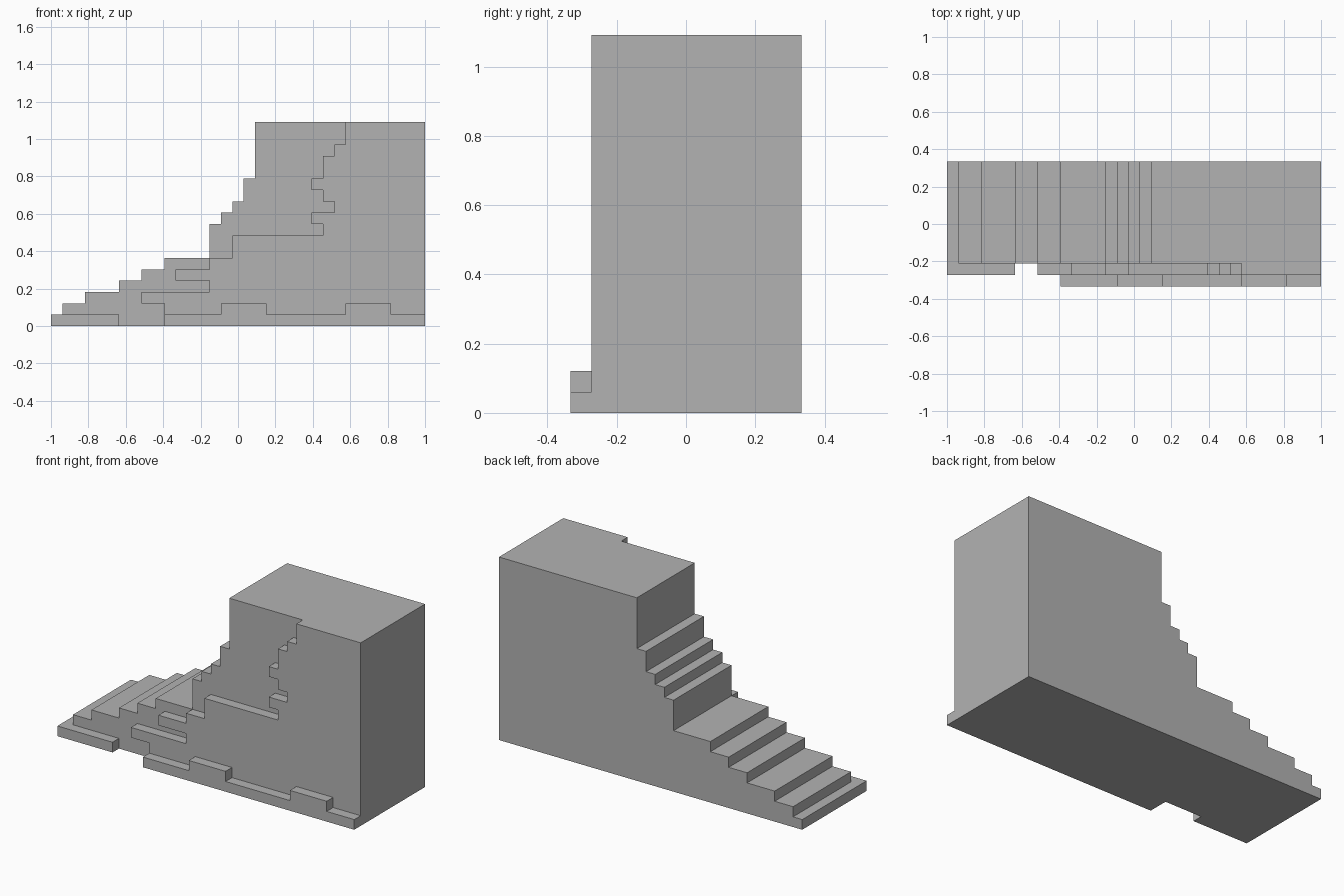
import bpy, bmesh, math
from mathutils import Vector

cube = bpy.data.objects.get("Cube")
if cube:
    bpy.data.objects.remove(cube, do_unlink=True)

NX, NY, NZ = 33, 11, 18      # size in blocks
U = 2 / NX                   # block size

# Stepped main body: (first column, height)
STEPS = [(0, 1), (1, 2), (3, 3), (6, 4), (8, 5), (10, 6), (14, 9),
         (15, 10), (16, 11), (17, 13), (18, 18)]
# Front facing layer: first column of each row, running to the right end
FACING = [10, 10, 8, 14, 11, 14, 16, 16, 24, 23, 25, 24, 23, 24, 24, 25, 26, 26]
# Low kerb in front: (row, first column, end column)
KERB = [(0, 10, 33), (1, 15, 19), (1, 26, 30)]


def body(i, k):
    return k < max(h for start, h in STEPS if start <= i)


def facing(i, k):
    return i >= FACING[k] or (k == 0 and i < 6)


def kerb(i, k):
    return any(k == row and a <= i < b for row, a, b in KERB)


def solid(i, j, k):
    if not (0 <= i < NX and 0 <= j < NY and 0 <= k < NZ):
        return False
    return (kerb, facing, body)[min(j, 2)](i, k)


# Skin the blocks with outer faces only, then merge flat areas
bm = bmesh.new()
for i in range(NX):
    for j in range(NY):
        for k in range(NZ):
            if not solid(i, j, k):
                continue
            centre = Vector((i + .5 - NX / 2, j + .5 - NY / 2, k + .5))
            for axis in range(3):
                for sign in (-1, 1):
                    n = Vector((0, 0, 0))
                    n[axis] = sign
                    if solid(i + int(n.x), j + int(n.y), k + int(n.z)):
                        continue
                    a = Vector((0, 0, 0))
                    a[(axis + 1) % 3] = 1
                    b = n.cross(a)
                    corners = [(-a - b), (a - b), (a + b), (b - a)]
                    bm.faces.new([bm.verts.new((centre + (n + c) / 2) * U)
                                  for c in corners])
bmesh.ops.remove_doubles(bm, verts=bm.verts, dist=U / 100)
bmesh.ops.dissolve_limit(bm, angle_limit=math.radians(1),
                         verts=bm.verts, edges=bm.edges)
mesh = bpy.data.meshes.new("stepped_block")
bm.to_mesh(mesh)
bm.free()

# Plain grey
grey = bpy.data.materials.new("grey")
grey.use_nodes = True
colour = (0.45, 0.45, 0.45, 1)
grey.diffuse_color = colour
grey.node_tree.nodes["Principled BSDF"].inputs["Base Color"].default_value = colour
mesh.materials.append(grey)

bpy.context.collection.objects.link(bpy.data.objects.new("stepped_block", mesh))
